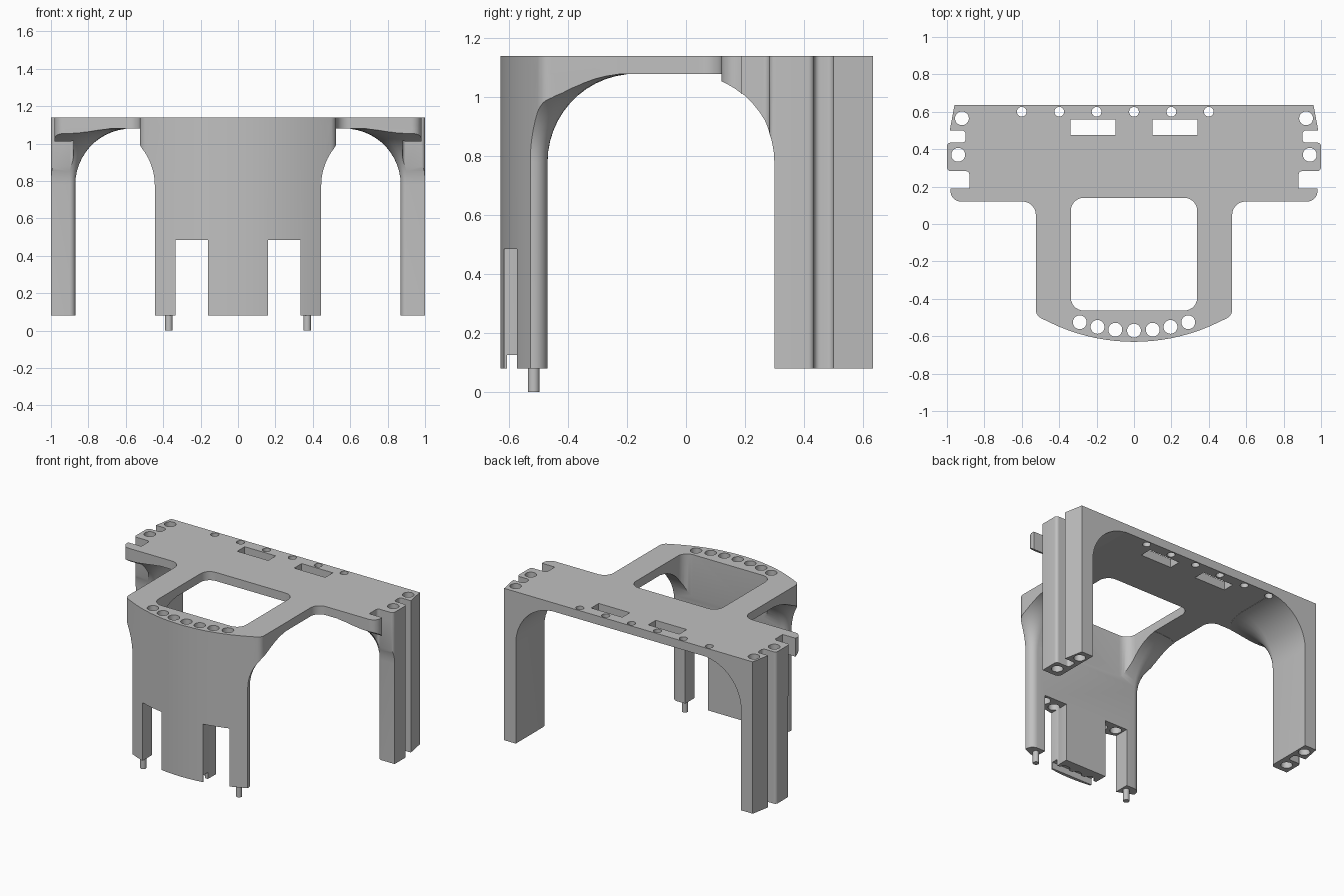
import bpy, bmesh, math
from mathutils import Vector

cube = bpy.data.objects.get("Cube")
if cube:
    bpy.data.objects.remove(cube, do_unlink=True)

grey = bpy.data.materials.new("matte_grey")
grey.use_nodes = True
grey.diffuse_color = (0.53, 0.53, 0.53, 1)
grey.node_tree.nodes["Principled BSDF"].inputs["Base Color"].default_value = grey.diffuse_color

TOP, FOOT, UNDER = 1.14, 0.08, 1.08


def rounded(corners, steps=7):
    """Closed 2D outline with a fillet radius at each (x, y, r) corner."""
    out = []
    for i, (x, y, r) in enumerate(corners):
        p = Vector((x, y))
        if r == 0:
            out.append(p)
            continue
        a = (Vector(corners[i - 1][:2]) - p).normalized()
        b = (Vector(corners[(i + 1) % len(corners)][:2]) - p).normalized()
        half = a.angle(b) / 2
        centre = p + (a + b).normalized() * (r / math.sin(half))
        t = r / math.tan(half)
        start, end = p + a * t - centre, p + b * t - centre
        sweep = math.pi - 2 * half
        if start.x * end.y - start.y * end.x < 0:
            sweep = -sweep
        first = math.atan2(start.y, start.x)
        for k in range(steps + 1):
            ang = first + sweep * k / steps
            out.append(centre + Vector((math.cos(ang), math.sin(ang))) * r)
    return out


def rect(x0, x1, y0, y1, r=0):
    return rounded([(x0, y0, r), (x1, y0, r), (x1, y1, r), (x0, y1, r)])


def circle(x, y, r, n=32):
    return [Vector((x + r * math.cos(math.tau * i / n), y + r * math.sin(math.tau * i / n)))
            for i in range(n)]


def loft(name, levels):
    """Solid through a stack of (outline, z) sections."""
    bm = bmesh.new()
    rings = [[bm.verts.new((p.x, p.y, z)) for p in outline] for outline, z in levels]
    n = len(rings[0])
    for low, high in zip(rings, rings[1:]):
        for i in range(n):
            j = (i + 1) % n
            bm.faces.new((low[i], low[j], high[j], high[i]))
    bm.faces.new(rings[0][::-1])
    bm.faces.new(rings[-1])
    bmesh.ops.recalc_face_normals(bm, faces=bm.faces)
    mesh = bpy.data.meshes.new(name)
    bm.to_mesh(mesh)
    bm.free()
    mesh.materials.append(grey)
    obj = bpy.data.objects.new(name, mesh)
    bpy.context.collection.objects.link(obj)
    return obj


def prism(name, outline, z0, z1):
    return loft(name, [(outline, z0), (outline, z1)])


def combine(target, tool, operation):
    mod = target.modifiers.new("cut", 'BOOLEAN')
    mod.operation, mod.solver, mod.object = operation, 'EXACT', tool
    bpy.context.view_layer.objects.active = target
    bpy.ops.object.modifier_apply(modifier=mod.name)
    bpy.data.objects.remove(tool, do_unlink=True)


def flared(name, x0, x1, y0, y1, corner):
    """Post that flares through a quarter round into the plate above."""
    levels = [(rect(x0, x1, y0, y1, corner), 0.0)]
    radius = 0.3
    for k in range(13):
        a = math.radians(7 * k)
        d = radius * (1 - math.cos(a))
        z = UNDER - radius + radius * math.sin(a)
        if k:
            levels.append((rect(x0 - d, x1 + d, y0 - d, y1 + d, corner + d), z))
        else:
            levels.append((levels[0][0], z))
    levels.append((levels[-1][0], TOP + 0.05))
    return loft(name, levels)


# T-shaped outline with a bowed front and slotted sides
bow = 1.03
half = [(x, 0.4 - math.sqrt(bow * bow - x * x), 0) for x in [0.05 * i for i in range(1, 10)]]
half += [(0.525, -0.49, 0.05), (0.525, 0.12, 0.07), (0.985, 0.12, 0.055), (0.98, 0.19, 0),
         (0.88, 0.19, 0), (0.88, 0.283, 0.02), (1, 0.283, 0.02), (1, 0.435, 0.02),
         (0.9, 0.435, 0.02), (0.9, 0.5, 0.02), (0.985, 0.5, 0), (0.96, 0.635, 0)]
mirrored = [(-x, y, r) for x, y, r in reversed(half)]
outline = rounded([(0, 0.4 - bow, 0)] + half + mirrored)

# Top plate, then the flared front wall and rear legs trimmed to the outline
frame = prism("frame", outline, UNDER, TOP)
posts = [flared("front_wall", -0.445, 0.445, -1.6, -0.47, 0.05),
         flared("left_leg", 0.87, 2, 0.3, 2, 0.03),
         flared("right_leg", -2, -0.87, 0.3, 2, 0.03)]
for post in posts:
    trimmed = prism("trimmed_post", outline, FOOT, TOP)
    combine(trimmed, post, 'INTERSECT')
    combine(frame, trimmed, 'UNION')

# Centre opening and rear windows
cuts = [(rect(-0.338, 0.338, -0.463, 0.14, 0.07), -1, 2)]
for s in (-1, 1):
    cuts.append((rect(s * 0.22 - 0.12, s * 0.22 + 0.12, 0.477, 0.56), 1, 2))
    # Notches beside the centre tab
    cuts.append((rect(s * 0.2475 - 0.0875, s * 0.2475 + 0.0875, -1, -0.3), -1, 0.485))
    # Holes running down the legs
    cuts += [(circle(s * x, y, 0.037), -1, 2) for x, y in ((0.92, 0.565), (0.94, 0.37))]
    # Holes running down the front wall
    cuts += [(circle(s * x, y, 0.037), -1, 2)
             for x, y in ((0.1, -0.565), (0.195, -0.55), (0.29, -0.525))]
cuts.append((circle(0, -0.57, 0.037), -1, 2))
# Small holes along the rear edge
cuts += [(circle(-0.6 + 0.2 * i, 0.6, 0.026), 1, 2) for i in range(6)]
# Slot under the centre tab
cuts.append((rect(-0.2, 0.2, -0.607, -0.56), -1, 0.125))
for shape, z0, z1 in cuts:
    combine(frame, prism("cutter", shape, z0, z1), 'DIFFERENCE')

# Locating pins under the front posts
parts = [frame]
for side, s in (("left", 1), ("right", -1)):
    parts.append(prism(side + "_pin", circle(s * 0.37, -0.517, 0.02), 0, FOOT + 0.02))

bpy.ops.object.select_all(action='DESELECT')
for obj in parts:
    obj.select_set(True)
bpy.context.view_layer.objects.active = frame
bpy.ops.object.shade_smooth_by_angle(angle=math.radians(30))
